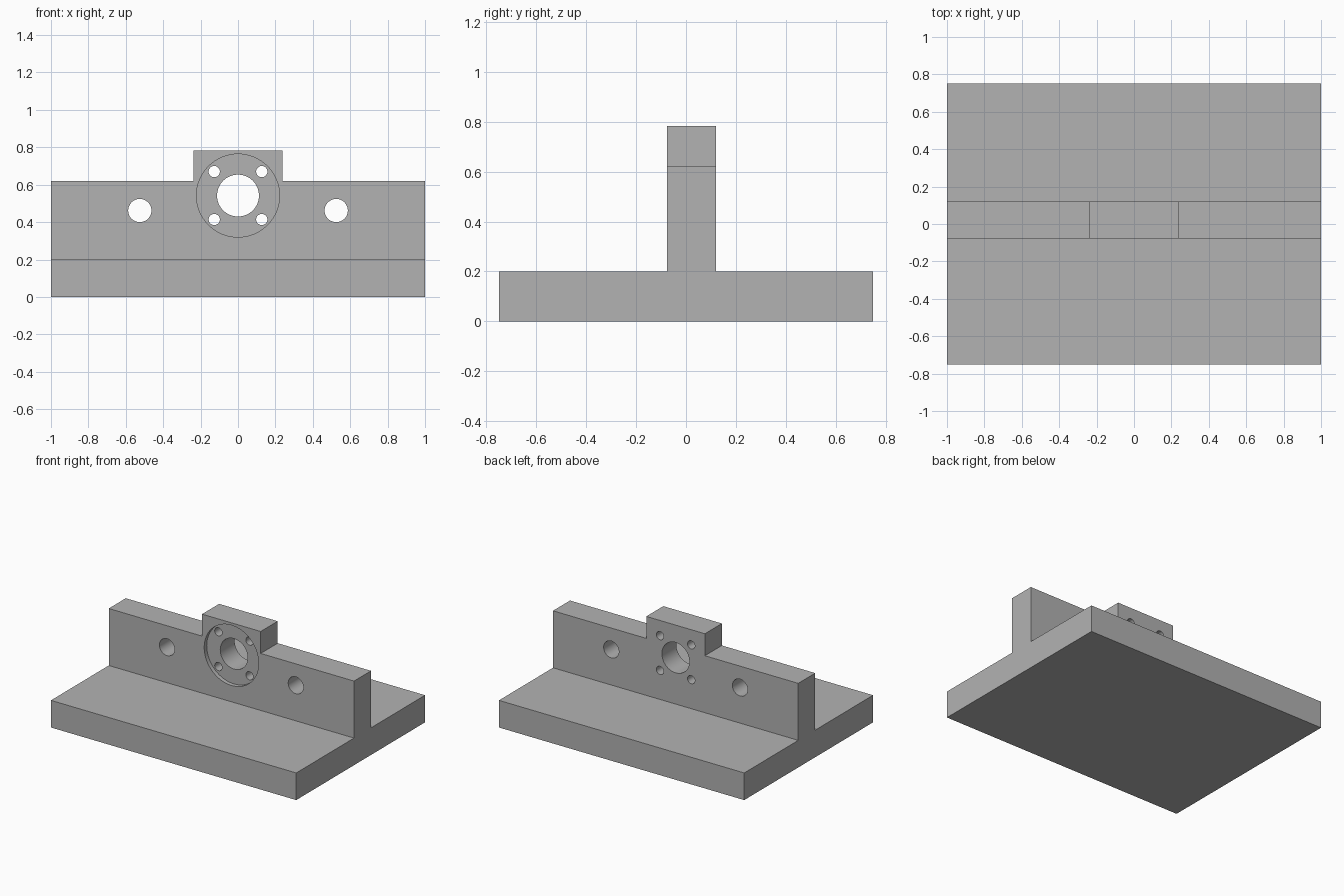
import bpy
import bmesh
import math

if "Cube" in bpy.data.objects:
    bpy.data.objects.remove(bpy.data.objects["Cube"])

# Plain grey finish
GREY = (0.448, 0.448, 0.448, 1.0)
grey = bpy.data.materials.new("machined_grey")
grey.use_nodes = True
grey.diffuse_color = GREY
grey.node_tree.nodes["Principled BSDF"].inputs["Base Color"].default_value = GREY

BASE_TOP, WALL_TOP, BLOCK_TOP = 0.2, 0.62, 0.782
WALL_FRONT, WALL_BACK = -0.077, 0.121
BORE_Z = 0.542


def extrude_profile(name, points, y0, y1):
    """Extrude an x-z outline from y0 to y1."""
    bm = bmesh.new()
    face = bm.faces.new([bm.verts.new((x, y0, z)) for x, z in points])
    grown = bmesh.ops.extrude_face_region(bm, geom=[face])["geom"]
    verts = [v for v in grown if isinstance(v, bmesh.types.BMVert)]
    bmesh.ops.translate(bm, verts=verts, vec=(0, y1 - y0, 0))
    bmesh.ops.recalc_face_normals(bm, faces=bm.faces)
    mesh = bpy.data.meshes.new(name)
    bm.to_mesh(mesh)
    bm.free()
    mesh.materials.append(grey)
    obj = bpy.data.objects.new(name, mesh)
    bpy.context.collection.objects.link(obj)
    return obj


def drill(target, x, z, radius, y0, y1):
    """Cut a round hole along y."""
    bpy.ops.mesh.primitive_cylinder_add(
        vertices=64, radius=radius, depth=y1 - y0,
        location=(x, (y0 + y1) / 2, z), rotation=(math.pi / 2, 0, 0))
    cutter = bpy.context.object
    cutter.name = "hole_cutter"
    cutter.hide_render = True
    cutter.data.materials.append(grey)
    mod = target.modifiers.new("hole", "BOOLEAN")
    mod.operation = "DIFFERENCE"
    mod.solver = "EXACT"
    mod.object = cutter
    bpy.ops.object.select_all(action="DESELECT")
    target.select_set(True)
    bpy.context.view_layer.objects.active = target
    bpy.ops.object.modifier_apply(modifier=mod.name)
    bpy.data.objects.remove(cutter)


# Base plate
extrude_profile("base_plate",
                [(-1, 0), (1, 0), (1, BASE_TOP), (-1, BASE_TOP)], -0.75, 0.75)

# Upright wall with the raised bearing block in the middle
half = [(1, BASE_TOP), (1, WALL_TOP), (0.239, WALL_TOP), (0.239, BLOCK_TOP)]
outline = half + [(-x, z) for x, z in reversed(half)]
wall = extrude_profile("upright_wall", outline, WALL_FRONT, WALL_BACK)

# Shallow round seat in the front, and the bore through it
drill(wall, 0, BORE_Z, 0.222, WALL_FRONT - 0.1, WALL_FRONT + 0.03)
drill(wall, 0, BORE_Z, 0.112, -0.3, 0.3)

# Four screw holes around the bore, and one mounting hole on each side
for side in (-1, 1):
    for up in (-1, 1):
        drill(wall, side * 0.127, BORE_Z + up * 0.128, 0.03, -0.3, 0.3)
    drill(wall, side * 0.525, 0.462, 0.062, -0.3, 0.3)

# Smooth hole walls, crisp edges
bpy.ops.object.shade_smooth_by_angle(angle=math.radians(30))
